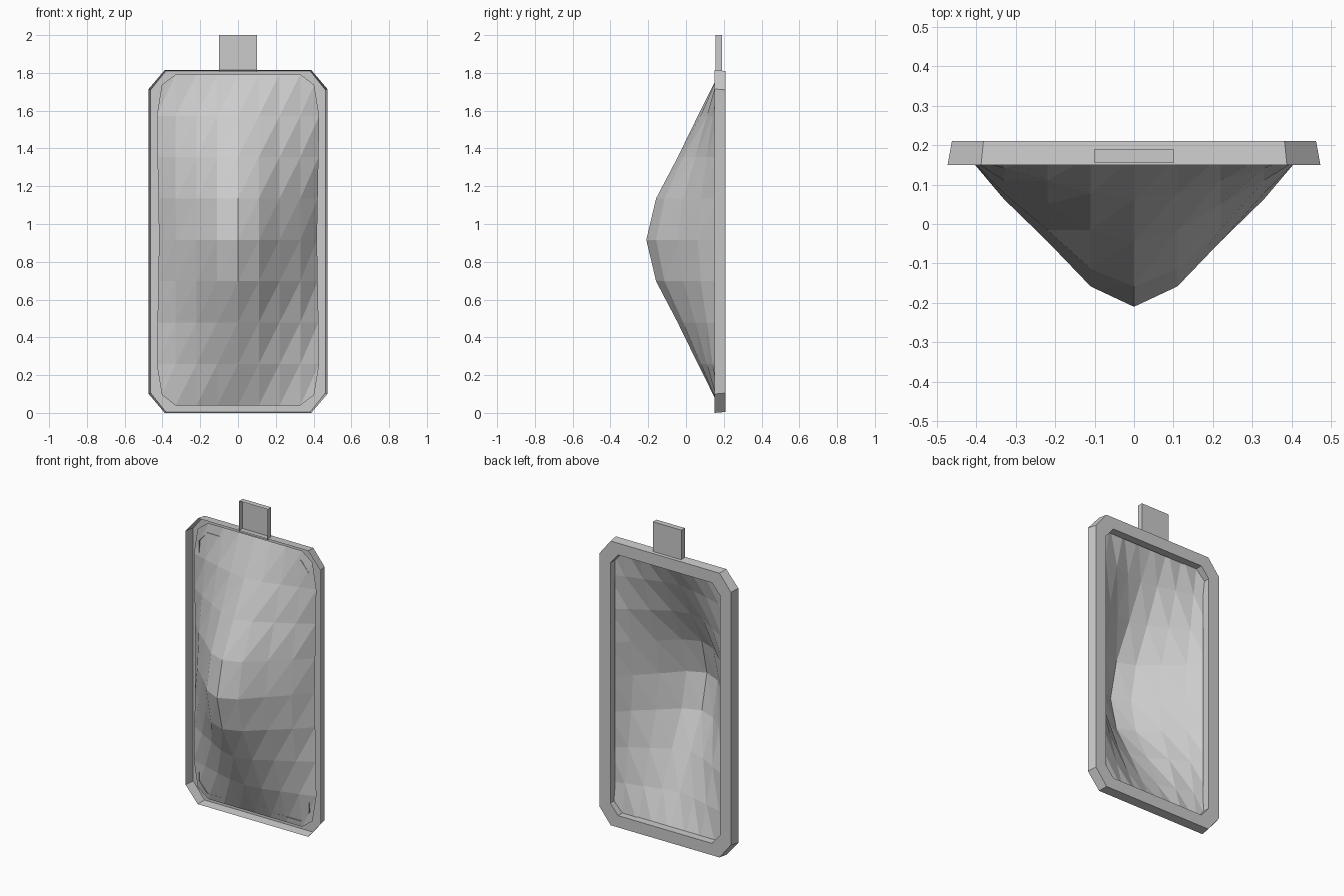
import bpy, bmesh

if "Cube" in bpy.data.objects:
    bpy.data.objects.remove(bpy.data.objects["Cube"])

def make(name, verts, faces):
    me = bpy.data.meshes.new(name)
    me.from_pydata(verts, [], faces)
    me.update()
    ob = bpy.data.objects.new(name, me)
    bpy.context.collection.objects.link(ob)
    bm = bmesh.new()
    bm.from_mesh(me)
    bmesh.ops.recalc_face_normals(bm, faces=bm.faces)
    bm.to_mesh(me)
    bm.free()
    return ob

def octagon(w, z0, z1, cx, cz, y):
    """Chamfered rectangle loop in the XZ plane."""
    return [(w - cx, y, z0), (w, y, z0 + cz), (w, y, z1 - cz), (w - cx, y, z1),
            (cx - w, y, z1), (-w, y, z1 - cz), (-w, y, z0 + cz), (cx - w, y, z0)]

def bridge(loops):
    n = len(loops[0])
    verts = [p for loop in loops for p in loop]
    faces = [(k * n + i, k * n + (i + 1) % n, (k + 1) * n + (i + 1) % n, (k + 1) * n + i)
             for k in range(len(loops) - 1) for i in range(n)]
    return verts, faces

# Frame: flared outer wall, flat back ring, inner lip; open at the front
make("frame", *bridge([
    octagon(0.473, 0.0, 1.815, 0.085, 0.10, 0.15),
    octagon(0.462, 0.005, 1.81, 0.08, 0.10, 0.21),
    octagon(0.385, 0.08, 1.735, 0.055, 0.065, 0.21),
    octagon(0.385, 0.08, 1.735, 0.055, 0.065, 0.16)]))

# Bulging faceted panel: open sheet with a rounded pyramid profile
fall = [1.0, 0.865, 0.565, 0.285, 0.0]
verts, faces = [], []
for j in range(-4, 5):
    for i in range(-4, 5):
        a, b = abs(i), abs(j)
        x, z = i * 0.11, 0.916 + j * 0.219
        if a == 4:
            edge = 0.403 if b == 4 else 0.418 + 0.004 * b
            x = edge if i > 0 else -edge
            if b == 4:
                z -= 0.055 if j > 0 else -0.055
        verts.append((x, 0.172 - 0.382 * fall[a] * fall[b], z))
for j in range(8):
    for i in range(8):
        p = j * 9 + i
        faces += [(p, p + 1, p + 10), (p, p + 10, p + 9)]
make("bulging_panel", verts, faces)

# Top tab: shallow box, open at the front
t = [(x, y, z) for y in (0.155, 0.19)
     for x, z in ((-0.1, 1.805), (0.1, 1.805), (0.1, 2.0), (-0.1, 2.0))]
make("top_tab", t, [(4, 5, 6, 7), (0, 1, 5, 4), (1, 2, 6, 5), (2, 3, 7, 6), (3, 0, 4, 7)])
